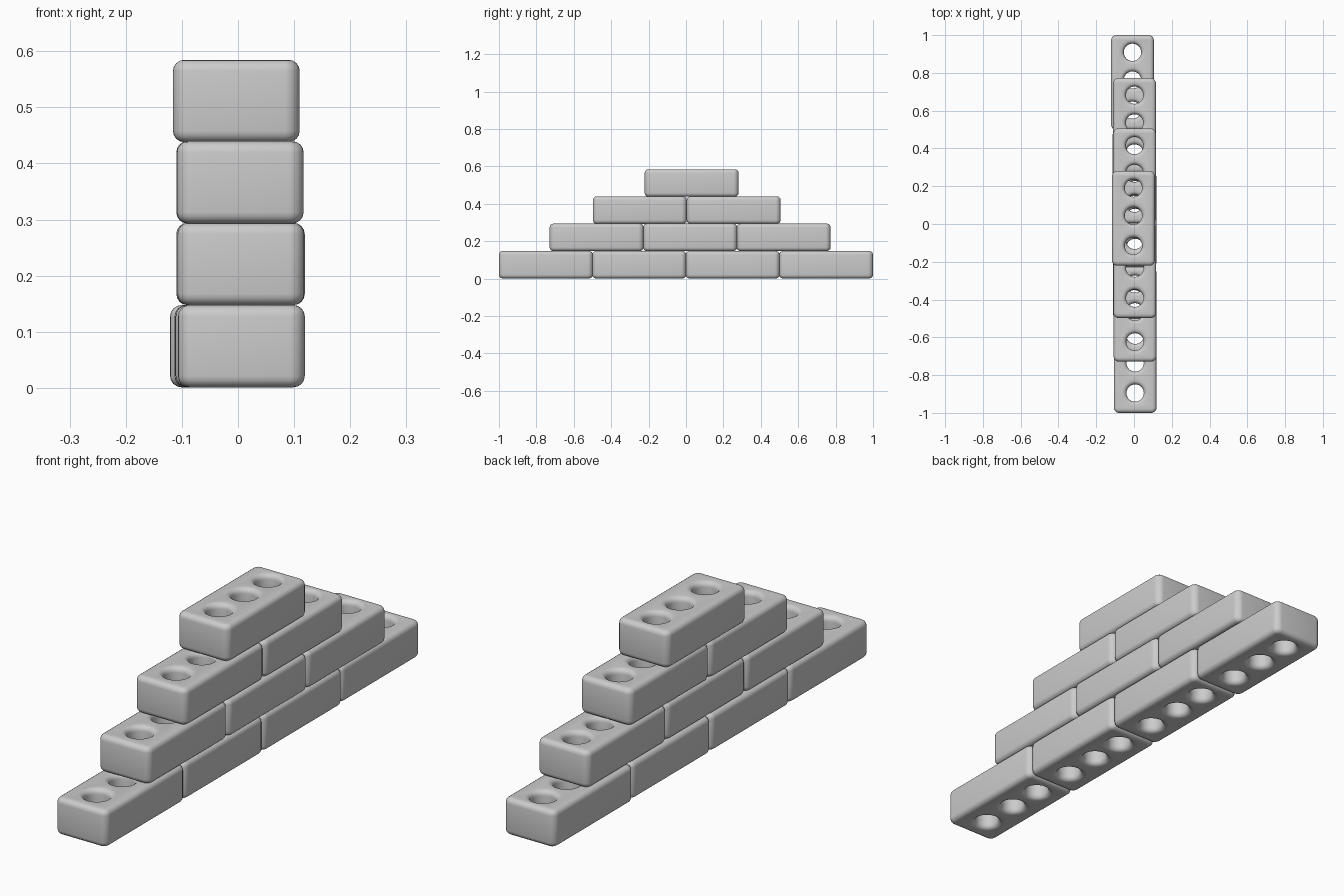
import bpy
from math import cos, sin, pi

if "Cube" in bpy.data.objects:
    bpy.data.objects.remove(bpy.data.objects["Cube"])

LENGTH, WIDTH, HEIGHT = 0.502, 0.226, 0.1465
ROUND = 0.02          # edge rounding
CORNER = 0.008        # extra radius on the upright corners
HOLE = 0.046


def add_loop(curve, pts):
    s = curve.splines.new('POLY')
    s.points.add(len(pts) - 1)
    for p, (x, y) in zip(s.points, pts):
        p.co = (x, y, 0, 1)
    s.use_cyclic_u = True


def circle(cx, cy, r, n=32):
    return [(cx + r * cos(2 * pi * i / n), cy + r * sin(2 * pi * i / n)) for i in range(n)]


def brick_mesh():
    """Rounded rectangle with three holes, filled, extruded and rounded."""
    c = bpy.data.curves.new("brick_profile", 'CURVE')
    c.dimensions = '2D'
    c.fill_mode = 'BOTH'
    c.extrude = HEIGHT / 2 - ROUND
    c.bevel_depth = ROUND
    c.bevel_resolution = 3
    hx, hy = WIDTH / 2 - ROUND - CORNER, LENGTH / 2 - ROUND - CORNER
    outline = []
    for k, (sx, sy) in enumerate([(1, 1), (-1, 1), (-1, -1), (1, -1)]):
        for i in range(6):
            a = (k + i / 5) * pi / 2
            outline.append((sx * hx + CORNER * cos(a), sy * hy + CORNER * sin(a)))
    add_loop(c, outline)
    for y in (-0.146, 0.013, 0.16):
        add_loop(c, circle(0, y, HOLE + ROUND))
    tmp = bpy.data.objects.new("brick_profile", c)
    bpy.context.collection.objects.link(tmp)
    dg = bpy.context.evaluated_depsgraph_get()
    mesh = bpy.data.meshes.new_from_object(tmp.evaluated_get(dg))
    bpy.data.objects.remove(tmp)
    return mesh


# Rows from bottom to top: base height, then (x, y) centre of each brick
rows = [
    (0.001, [(0.006, -0.749), (0.002, -0.25), (0.0, 0.25), (-0.008, 0.749)]),
    (0.1475, [(0.005, -0.478), (0.006, 0.022), (0.003, 0.522)]),
    (0.293, [(0.004, -0.247), (0.003, 0.255)]),
    (0.438, [(-0.003, 0.03)]),
]
mesh = brick_mesh()
for r, (z, centres) in enumerate(rows, 1):
    for i, (x, y) in enumerate(centres, 1):
        ob = bpy.data.objects.new(f"brick_row{r}_{i}", mesh.copy())
        bpy.context.collection.objects.link(ob)
        ob.location = (x, y, z + HEIGHT / 2)
        bpy.ops.object.select_all(action='DESELECT')
        ob.select_set(True)
        bpy.context.view_layer.objects.active = ob
        # weld the filled caps to the rounded sides
        weld = ob.modifiers.new("weld", 'WELD')
        weld.merge_threshold = 0.0005
        bpy.ops.object.shade_smooth_by_angle(angle=0.7)
